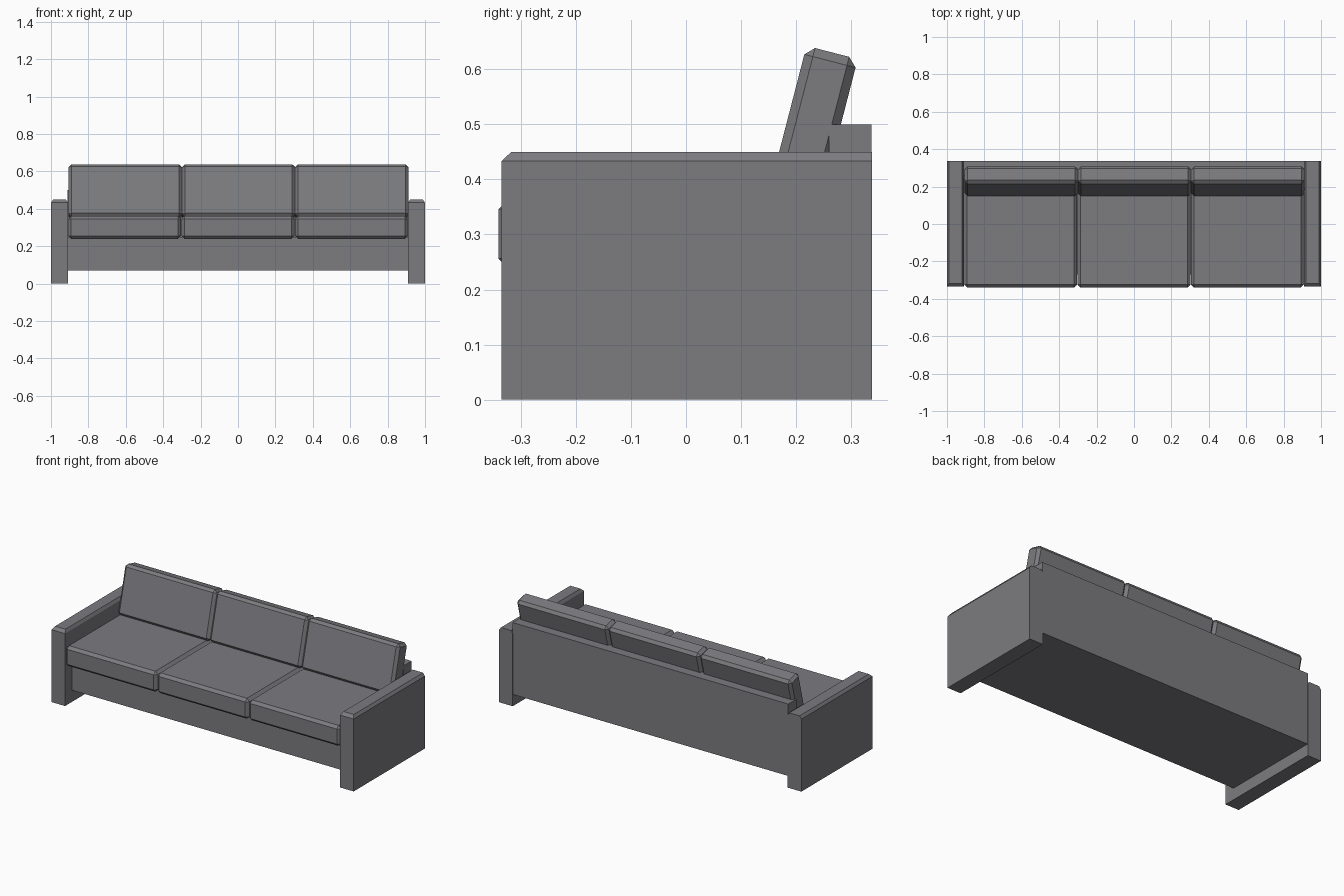
import bpy, bmesh, math
from mathutils import Matrix, Vector

if "Cube" in bpy.data.objects:
    bpy.data.objects.remove(bpy.data.objects["Cube"])

fabric = bpy.data.materials.new("grey fabric")
fabric.diffuse_color = (0.2, 0.197, 0.212, 1)
fabric.use_nodes = True
fabric.node_tree.nodes["Principled BSDF"].inputs["Base Color"].default_value = fabric.diffuse_color


def finish(bm, name):
    bmesh.ops.recalc_face_normals(bm, faces=bm.faces)
    me = bpy.data.meshes.new(name)
    bm.to_mesh(me)
    bm.free()
    me.materials.append(fabric)
    ob = bpy.data.objects.new(name, me)
    bpy.context.collection.objects.link(ob)
    return ob


def box(name, size, centre, bevel=0, tilt=0):
    bm = bmesh.new()
    bmesh.ops.create_cube(bm, size=1)
    bmesh.ops.scale(bm, vec=Vector(size), verts=bm.verts)
    if bevel:
        bmesh.ops.bevel(bm, geom=bm.edges[:], offset=bevel, segments=1,
                        affect='EDGES', profile=0.5)
    bm.transform(Matrix.Translation(centre) @ Matrix.Rotation(tilt, 4, 'X'))
    return finish(bm, name)


def arm(name, side):
    # straight block with a chamfered top on the front and both long edges
    rings = [(0.91, 1.0, -0.335, 0.0), (0.91, 1.0, -0.335, 0.433),
             (0.92, 0.988, -0.317, 0.45)]
    back = 0.338
    bm = bmesh.new()
    loops = []
    for x0, x1, y0, z in rings:
        loops.append([bm.verts.new((side * x, y, z)) for x, y in
                      ((x0, y0), (x1, y0), (x1, back), (x0, back))])
    for a, b in zip(loops, loops[1:]):
        for i in range(4):
            j = (i + 1) % 4
            bm.faces.new((a[i], a[j], b[j], b[i]))
    bm.faces.new(loops[0])
    bm.faces.new(loops[-1])
    finish(bm, name)


# arms
arm("left_arm", -1)
arm("right_arm", 1)

# recessed base and back panel
box("base", (1.82, 0.53, 0.18), (0, -0.005, 0.16))
box("back_panel", (1.825, 0.077, 0.43), (0, 0.2985, 0.285))

# seat and back cushions
for i in (-1, 0, 1):
    x = i * 0.606
    box(f"seat_cushion_{i + 2}", (0.604, 0.595, 0.122), (x, -0.0425, 0.301), 0.016)
    box(f"back_cushion_{i + 2}", (0.606, 0.096, 0.29), (x + 0.003, 0.229, 0.49),
        0.016, math.radians(-14.5))
